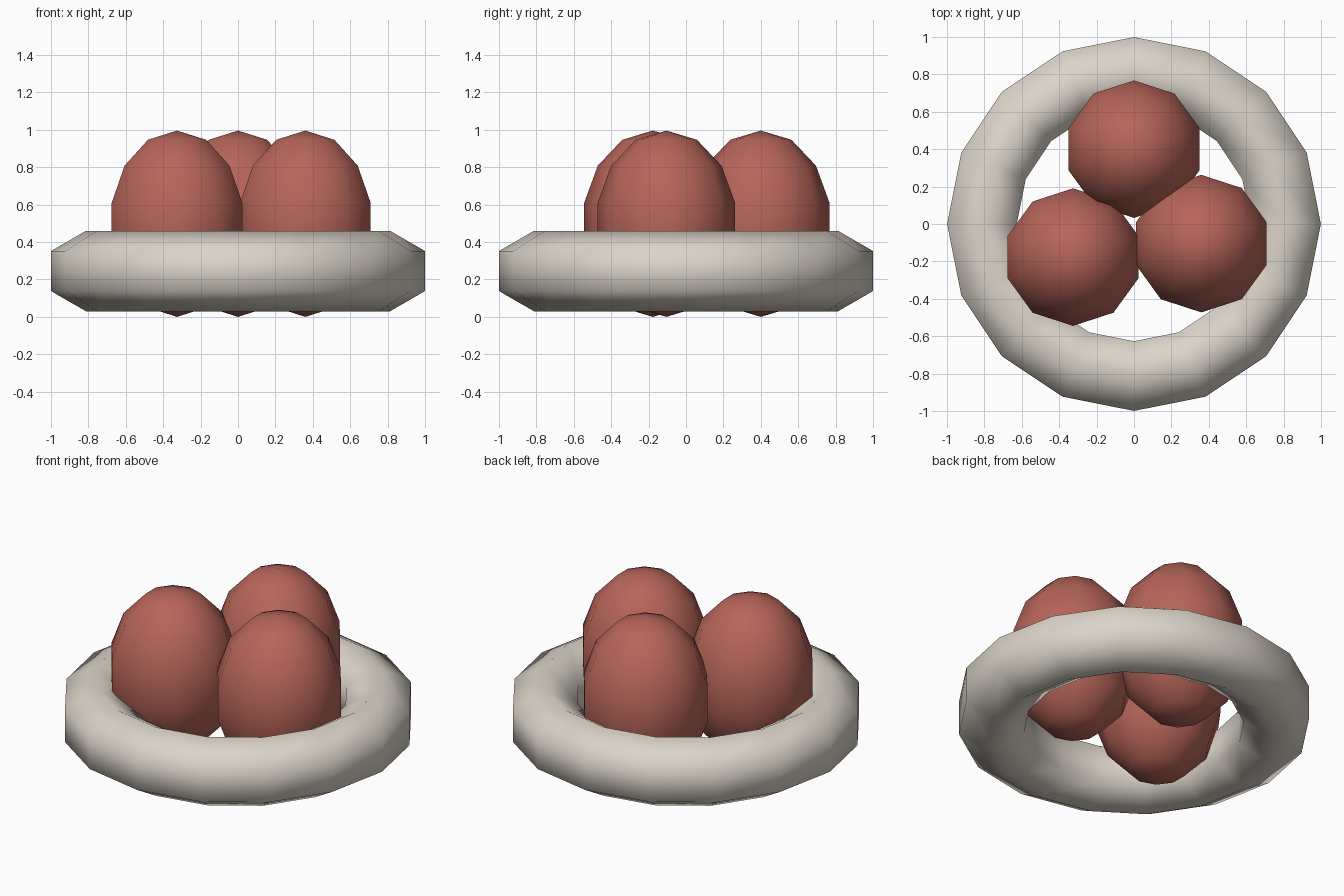
import bpy
import bmesh
from math import cos, sin, pi, radians

cube = bpy.data.objects.get("Cube")
if cube:
    bpy.data.objects.remove(cube, do_unlink=True)


def make_material(name, rgb):
    mat = bpy.data.materials.new(name)
    mat.use_nodes = True
    mat.diffuse_color = (*rgb, 1)
    bsdf = next(n for n in mat.node_tree.nodes if n.type == "BSDF_PRINCIPLED")
    bsdf.inputs["Base Color"].default_value = (*rgb, 1)
    return mat


def add_object(name, bm, mat, location):
    bmesh.ops.recalc_face_normals(bm, faces=bm.faces)
    for face in bm.faces:
        face.smooth = True
    mesh = bpy.data.meshes.new(name)
    bm.to_mesh(mesh)
    bm.free()
    mesh.materials.append(mat)
    obj = bpy.data.objects.new(name, mesh)
    obj.location = location
    bpy.context.collection.objects.link(obj)
    return obj


cream = make_material("cream", (0.71, 0.66, 0.58))
brick_red = make_material("brick red", (0.47, 0.13, 0.10))

# Nest ring: a six-sided tube swept around sixteen segments
SEGMENTS, SIDES = 16, 6
MAJOR, MINOR = 0.813, 0.215
bm = bmesh.new()
loops = []
for i in range(SEGMENTS):
    turn = 2 * pi * i / SEGMENTS
    loop = []
    for j in range(SIDES):
        a = radians(30) + 2 * pi * j / SIDES
        r = MAJOR + MINOR * cos(a)
        loop.append(bm.verts.new((r * cos(turn), r * sin(turn), MINOR * sin(a))))
    loops.append(loop)
for i, loop in enumerate(loops):
    following = loops[(i + 1) % SEGMENTS]
    for j in range(SIDES):
        k = (j + 1) % SIDES
        bm.faces.new((loop[j], following[j], following[k], loop[k]))
add_object("nest_ring", bm, cream, (0, 0, 0.245))

# Three upright eggs standing inside the ring
EGG_RADIUS, EGG_HALF_HEIGHT = 0.377, 0.498
eggs = {
    "back_egg": (0, 0.40),
    "front_right_egg": (-0.326, -0.177),
    "front_left_egg": (0.36, -0.105),
}
for name, (x, y) in eggs.items():
    bm = bmesh.new()
    bmesh.ops.create_uvsphere(bm, u_segments=10, v_segments=7, radius=1)
    # Put one column of points exactly on the back of the egg
    pole_free = [v for v in bm.verts if abs(v.co.z) < 0.99]
    back = max(pole_free, key=lambda v: v.co.y)
    if abs(back.co.x) > 0.01:
        for v in bm.verts:
            v.co.x, v.co.y = -v.co.y, v.co.x
    bmesh.ops.scale(bm, vec=(EGG_RADIUS, EGG_RADIUS, EGG_HALF_HEIGHT), verts=bm.verts)
    add_object(name, bm, brick_red, (x, y, EGG_HALF_HEIGHT))
